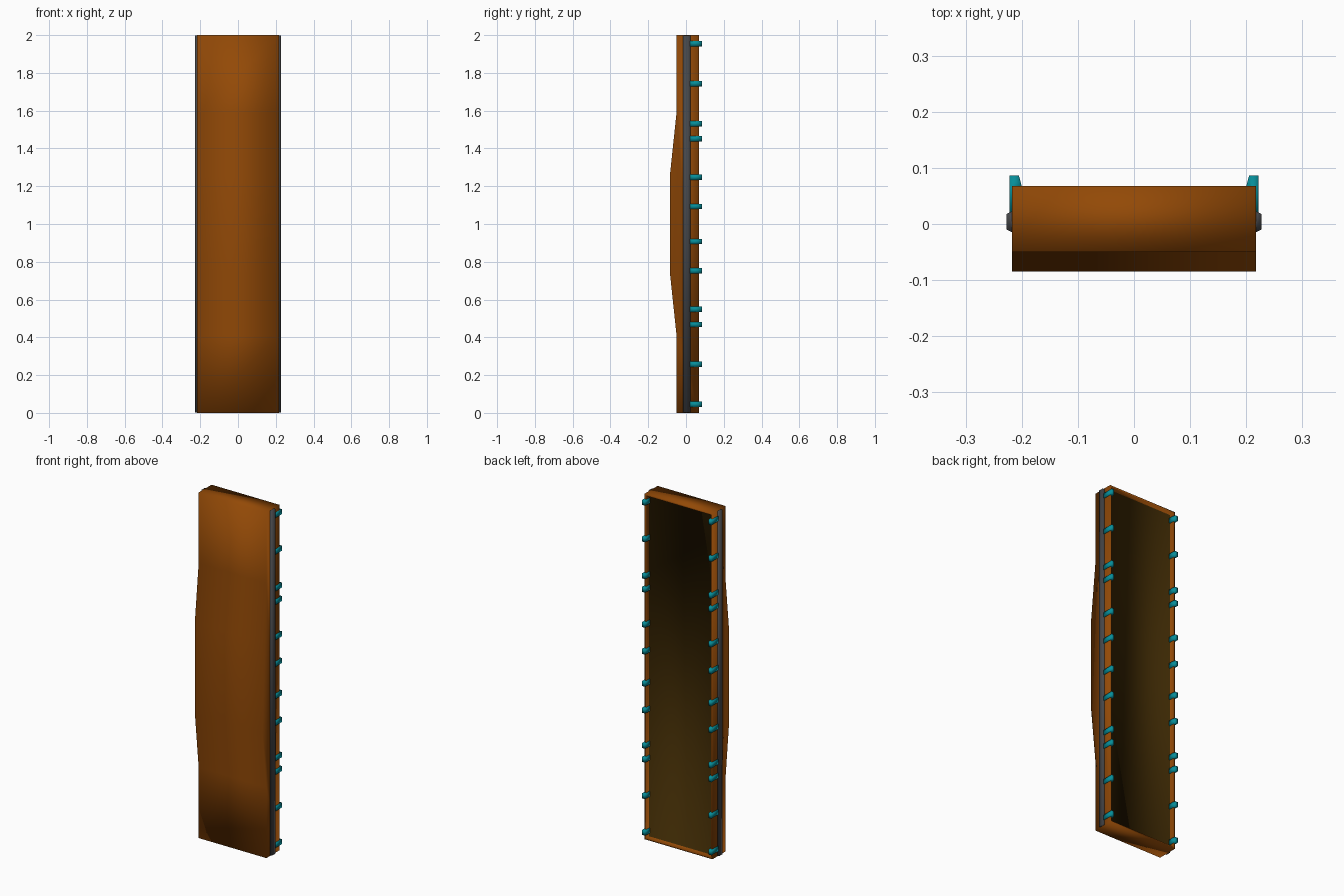
import bpy, bmesh

cube = bpy.data.objects.get("Cube")
if cube:
    bpy.data.objects.remove(cube, do_unlink=True)


def material(name, rgb):
    m = bpy.data.materials.new(name)
    m.use_nodes = True
    m.diffuse_color = (*rgb, 1)
    m.node_tree.nodes["Principled BSDF"].inputs["Base Color"].default_value = (*rgb, 1)
    return m


orange = material("burnt orange", (0.29, 0.067, 0.002))
brown = material("dark brown", (0.043, 0.02, 0.001))
grey = material("dark grey", (0.062, 0.063, 0.067))
teal = material("teal", (0.002, 0.27, 0.32))


def finish(bm, name, *mats):
    """Turn a bmesh into a smooth shaded object."""
    bmesh.ops.recalc_face_normals(bm, faces=bm.faces)
    for f in bm.faces:
        f.smooth = True
    mesh = bpy.data.meshes.new(name)
    bm.to_mesh(mesh)
    bm.free()
    for m in mats:
        mesh.materials.append(m)
    bpy.context.collection.objects.link(bpy.data.objects.new(name, mesh))


def prism(name, outline, offset, mat):
    """Extrude a closed 3D outline along an offset vector."""
    bm = bmesh.new()
    face = bm.faces.new([bm.verts.new(p) for p in outline])
    ext = bmesh.ops.extrude_face_region(bm, geom=[face])
    moved = [v for v in ext["geom"] if isinstance(v, bmesh.types.BMVert)]
    bmesh.ops.translate(bm, verts=moved, vec=offset)
    finish(bm, name, mat)


# Panel: bulged front, straight walls and a dark recessed back inside a thin rim
half, back, recess, wall = 0.217, 0.068, 0.042, 0.01
front = [(-0.05, 0), (-0.05, 0.41), (-0.085, 0.74),
         (-0.085, 1.26), (-0.05, 1.59), (-0.05, 2)]
bm = bmesh.new()


def opening(inset, y):
    """Four corners around the back at depth y."""
    w = half - inset
    return [bm.verts.new((x, y, z)) for x, z in
            ((-w, inset), (w, inset), (w, 2 - inset), (-w, 2 - inset))]


def bridge(a, b):
    for i in range(4):
        j = (i + 1) % 4
        bm.faces.new((a[i], a[j], b[j], b[i]))


left, right = [[bm.verts.new((s * half, y, z)) for y, z in front] for s in (-1, 1)]
outer_edge = bl, br, tr, tl = opening(0, back)
for i in range(len(front) - 1):
    bm.faces.new((left[i], right[i], right[i + 1], left[i + 1]))
bm.faces.new(left + [tl, bl])
bm.faces.new(right + [tr, br])
bm.faces.new((left[0], right[0], br, bl))
bm.faces.new((left[-1], right[-1], tr, tl))
inner_edge = opening(wall, back)
floor_edge = opening(wall, recess)
bridge(outer_edge, inner_edge)
bridge(inner_edge, floor_edge)
bm.faces.new(floor_edge).material_index = 1
finish(bm, "panel", orange, brown)

# Side rails and rows of clips wrapped over the back rim
rail = [(0.21, -0.015), (0.217, -0.015), (0.227, -0.01),
        (0.227, 0.018), (0.217, 0.023), (0.21, 0.023)]
hook = [(0.212, 0.016), (0.222, 0.016), (0.222, 0.086), (0.205, 0.086),
        (0.2, 0.067), (0.2, 0.04), (0.212, 0.04)]
heights = [0.045, 0.257, 0.468, 0.548, 0.752, 0.907,
           1.093, 1.248, 1.452, 1.53, 1.743, 1.955]
clip = 0.028
for side, s in (("left", 1), ("right", -1)):
    prism(side + "_rail", [(s * x, y, 0.003) for x, y in rail], (0, 0, 1.994), grey)
    for n, z in enumerate(heights):
        prism(f"{side}_clip_{n + 1}", [(s * x, y, z - clip / 2) for x, y in hook],
              (0, 0, clip), teal)
